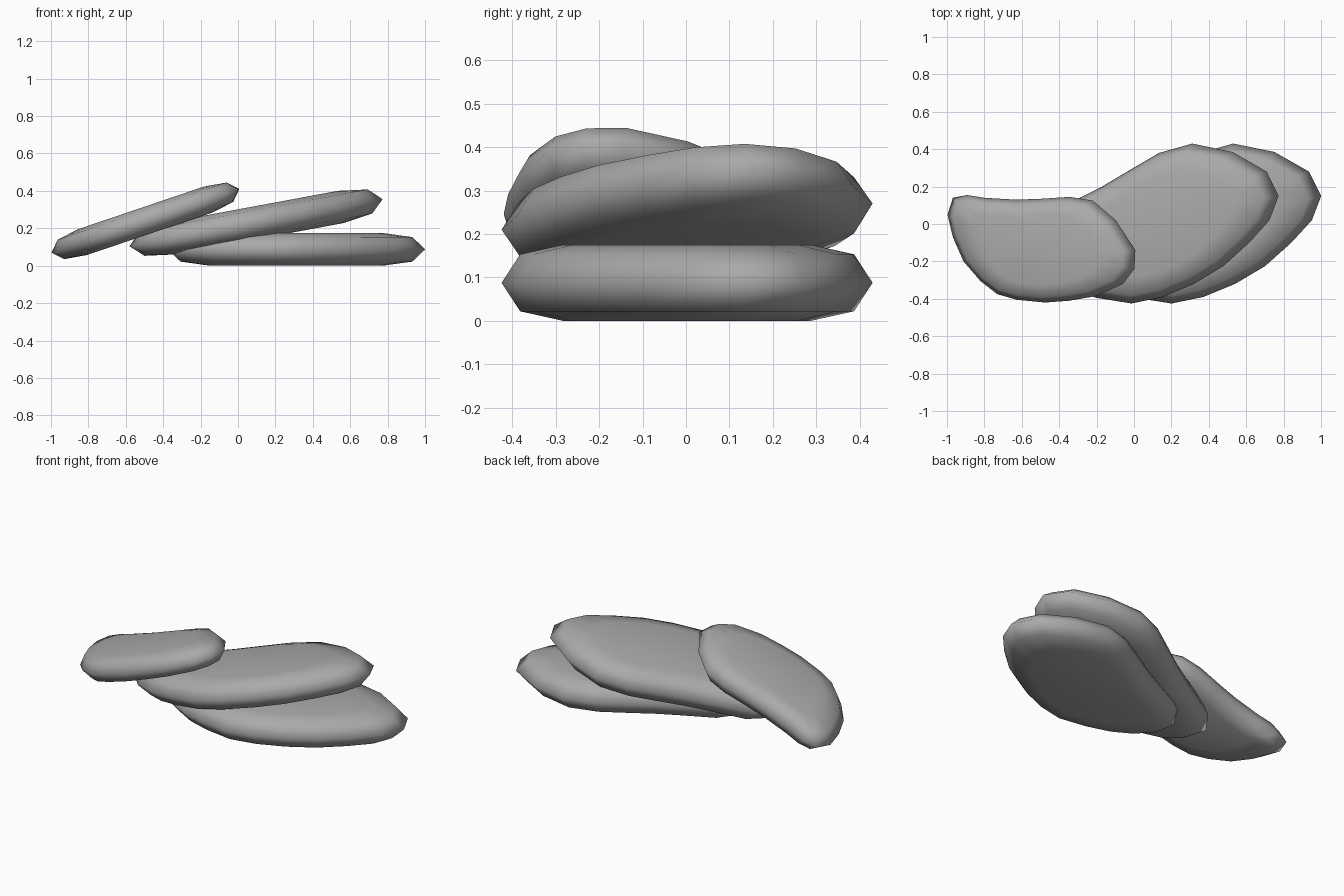
import bpy
import bmesh
import math

cube = bpy.data.objects.get("Cube")
if cube:
    bpy.data.objects.remove(cube, do_unlink=True)

# Stone colour
stone_grey = bpy.data.materials.new("stone_grey")
stone_grey.use_nodes = True
GREY = (0.4, 0.4, 0.4, 1)
stone_grey.diffuse_color = GREY
stone_grey.node_tree.nodes["Principled BSDF"].inputs["Base Color"].default_value = GREY

# Plan outlines, counter-clockwise around each stone's centre
LARGE = [(.69, .15), (.625, .28), (.44, .385), (.22, .43), (.04, .38),
         (-.1, .3), (-.27, .2), (-.39, .14), (-.6, .04), (-.687, -.08),
         (-.665, -.18), (-.575, -.28), (-.45, -.35), (-.3, -.395),
         (-.11, -.425), (.06, -.39), (.23, -.32), (.39, -.225),
         (.53, -.1), (.64, .02)]
SMALL = [(.53, -.14), (.42, .02), (.29, .125), (.16, .145), (0, .135),
         (-.14, .13), (-.32, .14), (-.42, .155), (-.5, .14), (-.53, .05),
         (-.5, -.07), (-.44, -.2), (-.345, -.305), (-.25, -.375),
         (-.14, -.405), (.02, -.42), (.16, -.41), (.31, -.385),
         (.46, -.32), (.525, -.24)]

# Cross-section: (scale of the outline, share of the half thickness)
SECTION = [(.67, -1), (.9, -.75), (1, 0), (.9, .75), (.67, 1)]


def stone(name, outline, half, centre, tilt):
    """Stack scaled outlines into a flat pebble and cap both ends."""
    mid_y = (min(p[1] for p in outline) + max(p[1] for p in outline)) / 2
    bm = bmesh.new()
    rings = [[bm.verts.new((x * s, mid_y + (y - mid_y) * s, h * half))
              for x, y in outline] for s, h in SECTION]
    n = len(outline)
    for low, high in zip(rings, rings[1:]):
        for i in range(n):
            j = (i + 1) % n
            bm.faces.new((low[i], low[j], high[j], high[i]))
    bm.faces.new(rings[0][::-1])
    bm.faces.new(rings[-1])
    bmesh.ops.recalc_face_normals(bm, faces=bm.faces)
    for face in bm.faces:
        face.smooth = True
    mesh = bpy.data.meshes.new(name)
    bm.to_mesh(mesh)
    bm.free()
    mesh.materials.append(stone_grey)
    obj = bpy.data.objects.new(name, mesh)
    obj.location = centre
    obj.rotation_euler.y = -math.radians(tilt)
    bpy.context.collection.objects.link(obj)


# Three stones leaning on each other
stone("bottom_stone", LARGE, .0875, (.311, 0, .0875), 0)
stone("middle_stone", LARGE, .0875, (.095, 0, .23), 10.5)
stone("top_stone", SMALL, .073, (-.495, 0, .24), 18.7)
